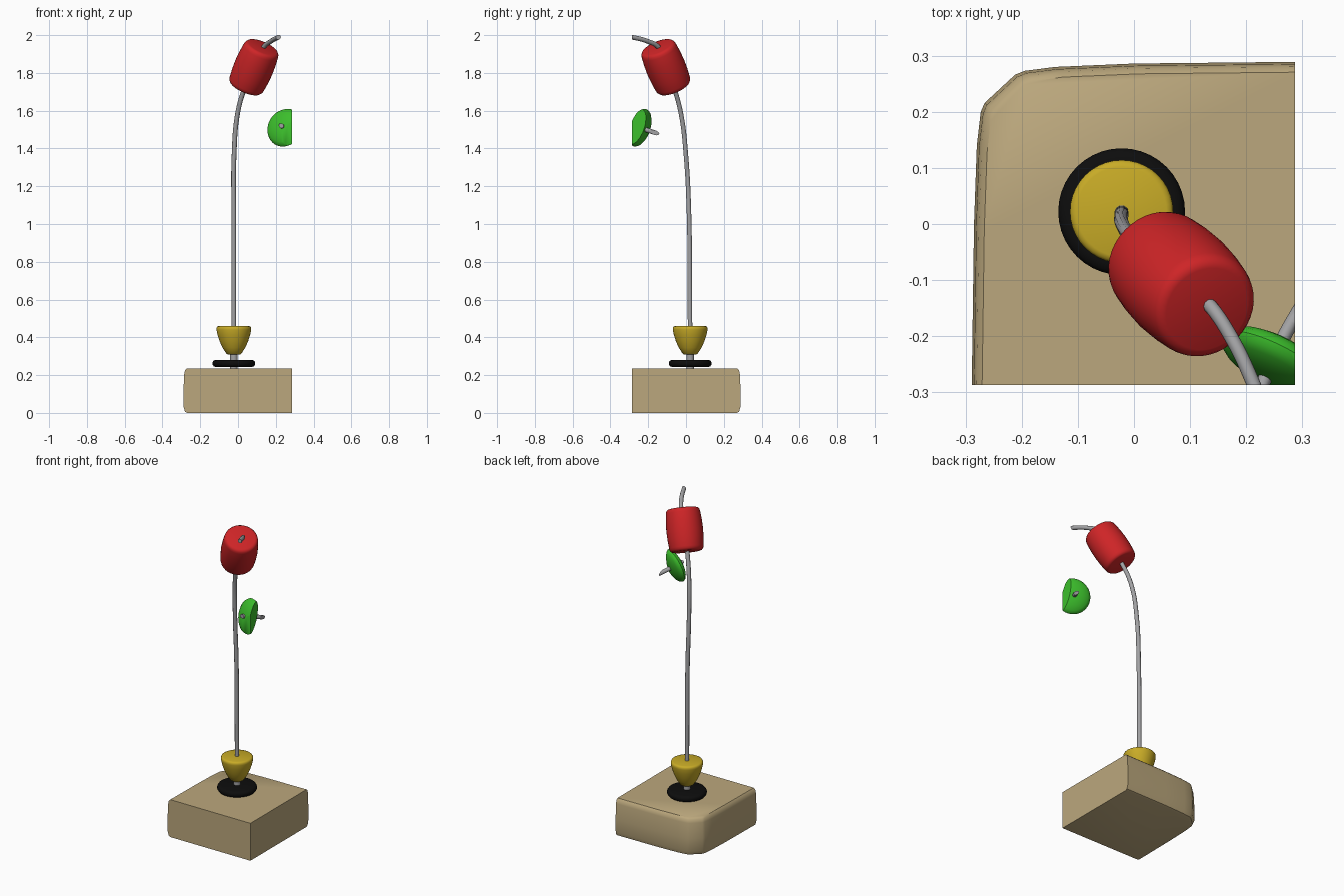
import bpy, bmesh, math
from mathutils import Vector, Matrix

if "Cube" in bpy.data.objects:
    bpy.data.objects.remove(bpy.data.objects["Cube"])

CUT = 0.287          # the toy is sliced at x = CUT and y = -CUT
STEM = Vector((-0.022, 0.022, 0))


def material(name, rgb):
    m = bpy.data.materials.new(name)
    m.diffuse_color = (*rgb, 1)
    m.use_nodes = True
    m.node_tree.nodes["Principled BSDF"].inputs["Base Color"].default_value = m.diffuse_color
    return m


WOOD = material("light wood", (0.50, 0.39, 0.205))
RED = material("red", (0.62, 0.018, 0.02))
YELLOW = material("yellow", (0.58, 0.41, 0.02))
GREEN = material("green", (0.045, 0.52, 0.025))
GREY = material("wire grey", (0.36, 0.36, 0.37))
BLACK = material("black", (0.004, 0.004, 0.004))


def finish(name, bm, mat, clip=False):
    """Optionally slice on both planes with capped cuts, then make the object."""
    if clip:
        bmesh.ops.remove_doubles(bm, verts=bm.verts, dist=1e-5)
        for co, no in (((CUT, 0, 0), (1, 0, 0)), ((0, -CUT, 0), (0, -1, 0))):
            bmesh.ops.bisect_plane(bm, geom=bm.verts[:] + bm.edges[:] + bm.faces[:],
                                   plane_co=co, plane_no=no, clear_outer=True)
            edges = [e for e in bm.edges if e.is_boundary]
            if edges:
                bmesh.ops.holes_fill(bm, edges=edges, sides=0)
    bmesh.ops.recalc_face_normals(bm, faces=bm.faces)
    me = bpy.data.meshes.new(name)
    bm.to_mesh(me)
    bm.free()
    me.materials.append(mat)
    me.shade_smooth()
    me.set_sharp_from_angle(angle=math.radians(40))
    ob = bpy.data.objects.new(name, me)
    bpy.context.collection.objects.link(ob)
    return ob


def skin(bm, rings):
    """Join equal-length rings of points into a closed solid."""
    vs = [[bm.verts.new(p) for p in r] for r in rings]
    n = len(vs[0])
    for a, b in zip(vs, vs[1:]):
        for i in range(n):
            bm.faces.new((a[i], a[(i + 1) % n], b[(i + 1) % n], b[i]))
    bm.faces.new(vs[0])
    bm.faces.new(vs[-1])


def lathe(name, profile, origin, mat, axis=(0, 0, 1), n=40, clip=False):
    bm = bmesh.new()
    rot = Vector(axis).to_track_quat('Z', 'Y').to_matrix().to_4x4()
    mtx = Matrix.Translation(origin) @ rot
    skin(bm, [[mtx @ Vector((r * math.cos(2 * math.pi * i / n),
                             r * math.sin(2 * math.pi * i / n), z))
               for i in range(n)] for r, z in profile])
    return finish(name, bm, mat, clip)


def wire(name, points, radius):
    cu = bpy.data.curves.new(name + "_path", 'CURVE')
    cu.dimensions = '3D'
    cu.bevel_depth = radius
    cu.bevel_resolution = 3
    cu.use_fill_caps = True
    sp = cu.splines.new('BEZIER')
    sp.bezier_points.add(len(points) - 1)
    for bp, p in zip(sp.bezier_points, points):
        bp.co = p
        bp.handle_left_type = bp.handle_right_type = 'AUTO'
    tmp = bpy.data.objects.new(name + "_path", cu)
    bpy.context.collection.objects.link(tmp)
    bpy.context.view_layer.update()
    me = bpy.data.meshes.new_from_object(
        tmp.evaluated_get(bpy.context.evaluated_depsgraph_get()))
    bm = bmesh.new()
    bm.from_mesh(me)
    bpy.data.objects.remove(tmp)
    return finish(name, bm, GREY, clip=True)


# wooden base: two sliced straight sides, two bulging sides, one blunt corner
outline = [(CUT, -CUT), (CUT, 0.289), (0.0, 0.286), (-0.14, 0.280), (-0.195, 0.273),
           (-0.212, 0.266), (-0.266, 0.216), (-0.273, 0.20), (-0.280, 0.14),
           (-0.285, 0.0), (-0.289, -CUT)]
bm = bmesh.new()
skin(bm, [[(CUT + (x - CUT) * s, -CUT + (y + CUT) * s, z) for x, y in outline]
          for s, z in ((0.965, 0), (0.985, 0.006), (0.998, 0.03), (1, 0.11),
                       (0.993, 0.205), (0.985, 0.225), (0.968, 0.235))])
finish("wooden_base", bm, WOOD)

# rubber ring and socket at the foot of the stem
lathe("rubber_foot", [(0.095, 0.243), (0.107, 0.247), (0.113, 0.256), (0.113, 0.268),
                      (0.107, 0.277), (0.095, 0.281)], STEM, BLACK)
lathe("stem_socket", [(0.02, 0.23), (0.02, 0.315)], STEM, GREY, n=20)

# yellow cone bead
lathe("yellow_bead", [(0.030, 0.308), (0.040, 0.314), (0.060, 0.345), (0.075, 0.378),
                      (0.086, 0.412), (0.092, 0.440), (0.092, 0.450), (0.088, 0.457),
                      (0.080, 0.460)], STEM, YELLOW)

# long bent wire and the short wire crossing the sliced corner
wire("main_wire", [(-0.022, 0.022, 0.23), (-0.022, 0.02, 0.7), (-0.022, 0.016, 1.05),
                   (-0.021, 0.0, 1.36), (-0.003, -0.026, 1.58), (0.035, -0.063, 1.72),
                   (0.085, -0.107, 1.83), (0.135, -0.145, 1.935),
                   (0.175, -0.205, 1.968), (0.215, -0.29, 1.99),
                   (0.23, -0.33, 1.997)], 0.0125)
wire("side_wire", [(0.32, -0.11, 1.465), (0.26, -0.215, 1.50),
                   (0.215, -0.32, 1.53)], 0.0125)

# red barrel bead, tilted along the wire
half = [(0.078, 0.124), (0.088, 0.121), (0.095, 0.112), (0.098, 0.10), (0.103, 0.05)]
barrel = [(r, -z) for r, z in half] + [(0.105, 0)] + [(r, z) for r, z in half[::-1]]
lathe("red_bead", barrel, (0.084, -0.107, 1.83), RED, axis=(0.37, -0.36, 0.86))

# green lens-shaped bead, sliced by both planes
half = [(0.03, 0.036), (0.06, 0.030), (0.085, 0.021), (0.099, 0.011)]
lens = [(r, -z) for r, z in half] + [(0.104, 0)] + [(r, z) for r, z in half[::-1]]
lathe("green_bead", lens, (0.25, -0.244, 1.51), GREEN,
      axis=(-0.43, -0.86, 0.29), clip=True)
